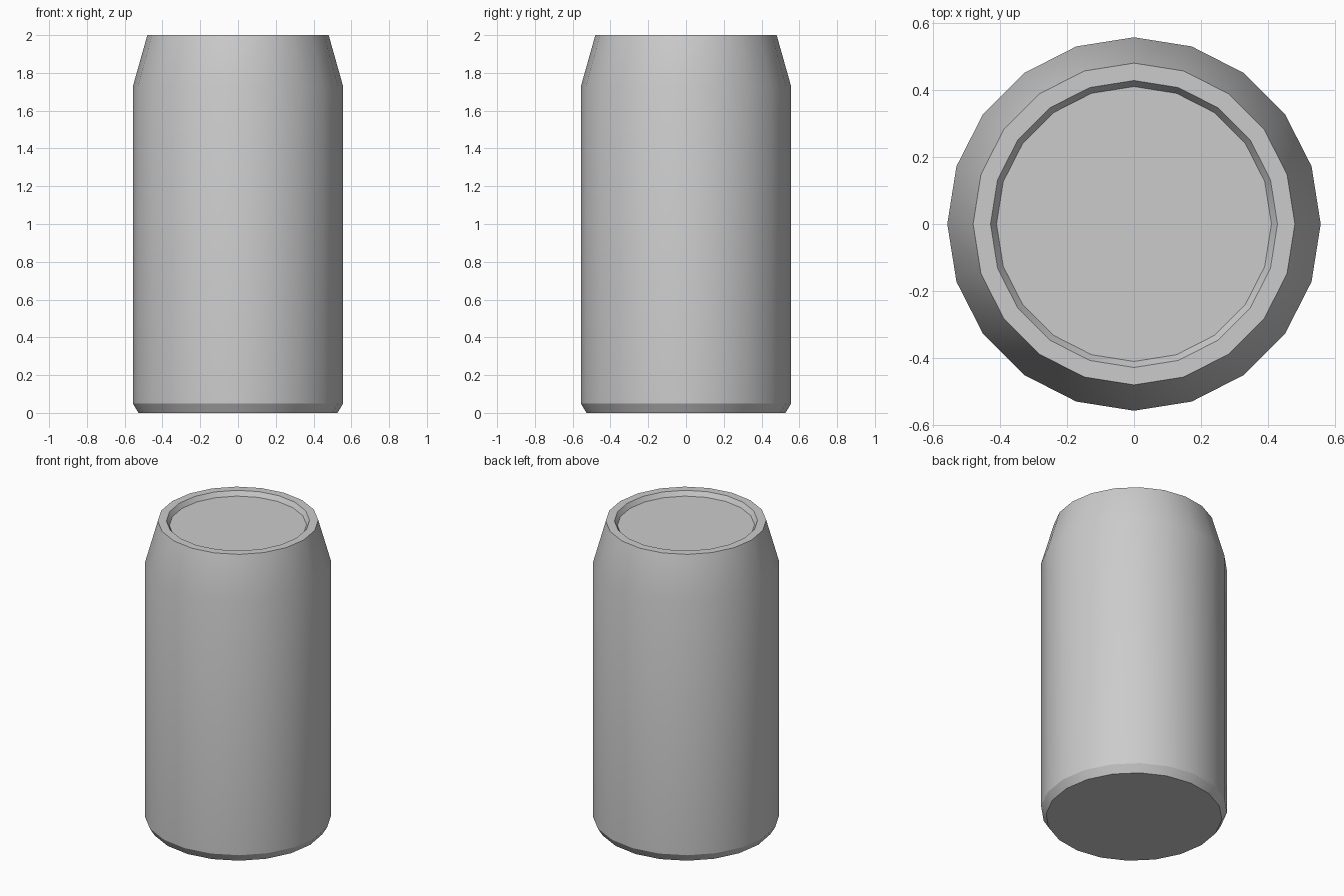
import bpy, bmesh, math

if "Cube" in bpy.data.objects:
    bpy.data.objects.remove(bpy.data.objects["Cube"])

SIDES = 20
# (radius, height) from the base up, over the rim and down into the recessed lid
PROFILE = [(0.527, 0.0), (0.557, 0.05), (0.557, 1.727),
           (0.48, 2.0), (0.428, 2.0), (0.41, 1.97)]

bm = bmesh.new()


def ring(radius, z):
    return [bm.verts.new((radius * math.cos(2 * math.pi * i / SIDES),
                          radius * math.sin(2 * math.pi * i / SIDES), z))
            for i in range(SIDES)]


# Walls, shoulder and rim
rings = [ring(r, z) for r, z in PROFILE]
for low, high in zip(rings, rings[1:]):
    for i in range(SIDES):
        j = (i + 1) % SIDES
        bm.faces.new((low[i], low[j], high[j], high[i]))

# Flat base and recessed lid
bm.faces.new(rings[0][::-1])
bm.faces.new(rings[-1])

mesh = bpy.data.meshes.new("can_body")
bm.to_mesh(mesh)
bm.free()
can = bpy.data.objects.new("can_body", mesh)
bpy.context.collection.objects.link(can)

# Smooth around the wall and shoulder, crisp at base and rim
bpy.context.view_layer.objects.active = can
can.select_set(True)
bpy.ops.object.shade_smooth_by_angle(angle=math.radians(28))
